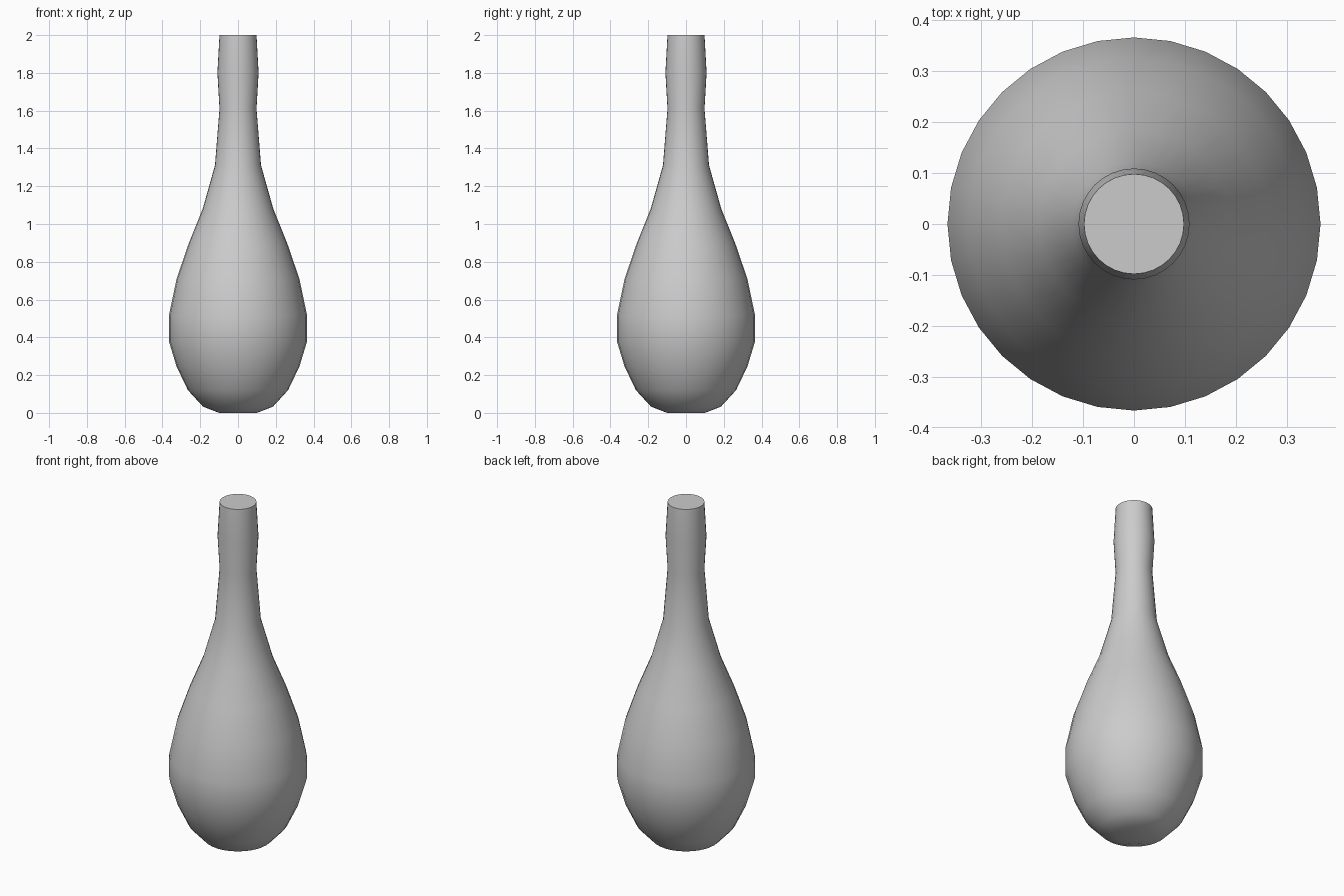
import bpy, bmesh
from math import tau, radians
from mathutils import Vector

default = bpy.data.objects.get("Cube")
if default:
    bpy.data.objects.remove(default, do_unlink=True)

SIDES = 32

# Glaze
grey = bpy.data.materials.new("plain_grey")
grey.use_nodes = True
colour = (0.6, 0.6, 0.6, 1)
grey.diffuse_color = colour
grey.node_tree.nodes["Principled BSDF"].inputs["Base Color"].default_value = colour

# Half outline from base centre to closed mouth: radius, height
profile = [
    (0, 0), (0.1, 0), (0.185, 0.033), (0.265, 0.12), (0.325, 0.245),
    (0.366, 0.38), (0.366, 0.515), (0.325, 0.71), (0.26, 0.9),
    (0.187, 1.08), (0.122, 1.31), (0.098, 1.61), (0.109, 1.8),
    (0.098, 2), (0, 2),
]

# Turn the outline around the vertical axis
bm = bmesh.new()
verts = [bm.verts.new((r, 0, z)) for r, z in profile]
edges = [bm.edges.new(pair) for pair in zip(verts, verts[1:])]
bmesh.ops.spin(bm, geom=verts + edges, cent=Vector(), axis=Vector((0, 0, 1)),
               angle=tau, steps=SIDES)
bmesh.ops.remove_doubles(bm, verts=bm.verts, dist=0.001)
bmesh.ops.recalc_face_normals(bm, faces=bm.faces)
mesh = bpy.data.meshes.new("vase_body")
bm.to_mesh(mesh)
bm.free()

vase = bpy.data.objects.new("vase_body", mesh)
mesh.materials.append(grey)
bpy.context.collection.objects.link(vase)

# Smooth sides with a crisp mouth edge
bpy.ops.object.select_all(action="DESELECT")
vase.select_set(True)
bpy.context.view_layer.objects.active = vase
bpy.ops.object.shade_smooth_by_angle(angle=radians(40))
